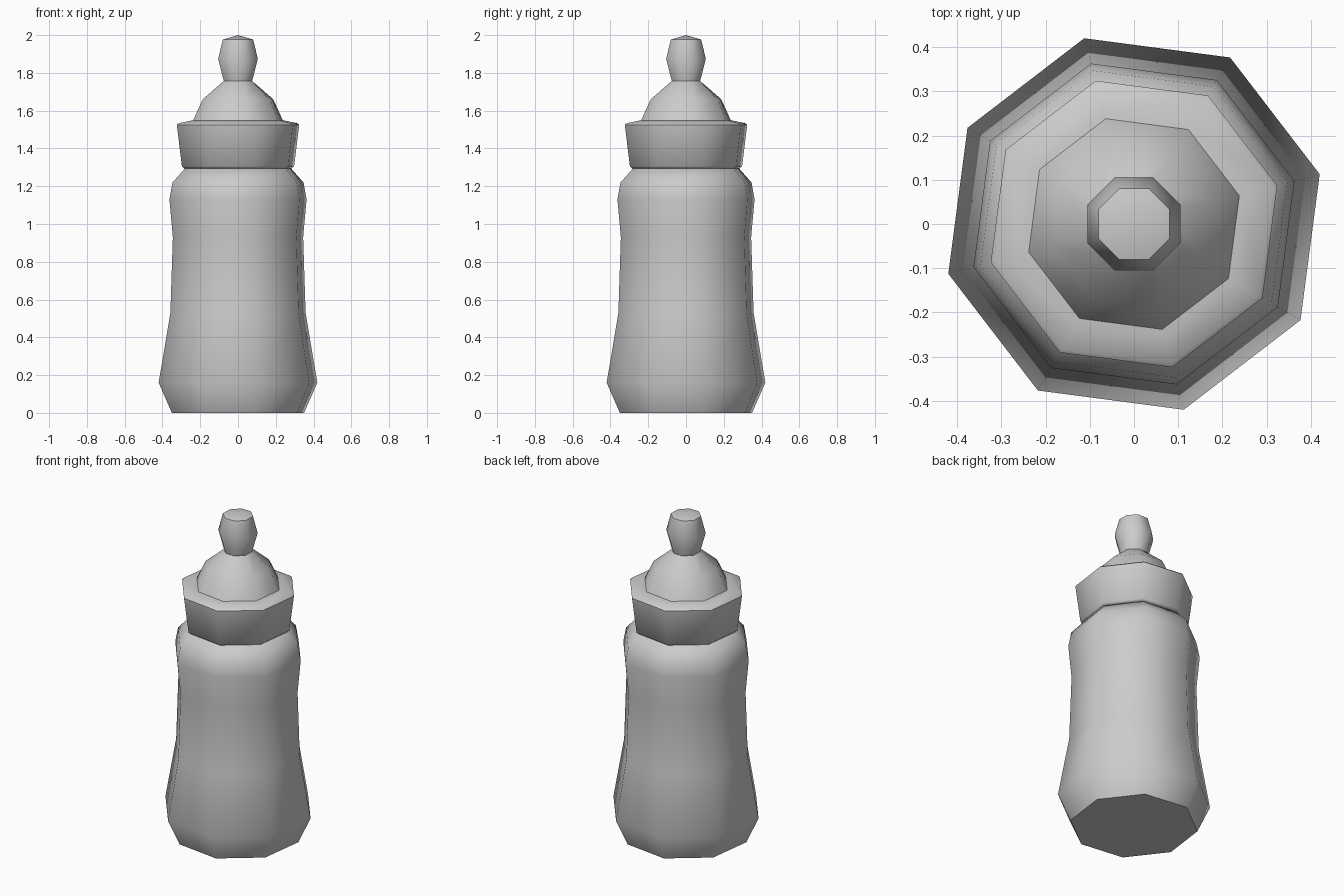
import bpy, bmesh, math

if "Cube" in bpy.data.objects:
    bpy.data.objects.remove(bpy.data.objects["Cube"])


def lathe(name, profile, sides=8):
    """Octagonal lathe; profile rows are (half width x, z, twist in degrees)."""
    bm = bmesh.new()
    rings = []
    for x, z, turn in profile:
        a0 = math.radians(turn)
        r = x / math.cos(a0)
        if x < 1e-4:
            rings.append([bm.verts.new((0, 0, z))])
        else:
            rings.append([bm.verts.new((r * math.cos(a0 + i * math.tau / sides),
                                        r * math.sin(a0 + i * math.tau / sides), z))
                          for i in range(sides)])
    for low, high in zip(rings, rings[1:]):
        for i in range(sides):
            j = (i + 1) % sides
            if len(high) == 1:
                bm.faces.new((low[i], low[j], high[0]))
            else:
                bm.faces.new((low[i], low[j], high[j], high[i]))
    # flat caps on open ends
    for ring in (rings[0], rings[-1]):
        if len(ring) > 1:
            bm.faces.new(ring)
    bmesh.ops.recalc_face_normals(bm, faces=bm.faces)
    mesh = bpy.data.meshes.new(name)
    bm.to_mesh(mesh)
    bm.free()
    obj = bpy.data.objects.new(name, mesh)
    bpy.context.collection.objects.link(obj)
    bpy.ops.object.select_all(action='DESELECT')
    obj.select_set(True)
    bpy.context.view_layer.objects.active = obj
    bpy.ops.object.shade_smooth_by_angle(angle=math.radians(52))
    return obj


T = 15  # twist of the main octagons

# bottle body with flared base and rounded shoulder
lathe("bottle_body", [(0.35, 0, T), (0.42, 0.16, T), (0.358, 0.53, T), (0.345, 0.93, T),
                      (0.363, 1.13, T), (0.347, 1.22, T), (0.28, 1.295, T)])

# screw collar
lathe("screw_collar", [(0.285, 1.295, T), (0.297, 1.305, T), (0.324, 1.525, T),
                       (0.315, 1.533, T), (0.25, 1.547, T)])

# soft teat: dome, narrow neck and bulb tip
lathe("teat", [(0.24, 1.543, T), (0.187, 1.66, T), (0.075, 1.757, 22.5),
               (0.105, 1.875, 22.5), (0.08, 1.977, 22.5), (0, 2.0, 22.5)])
